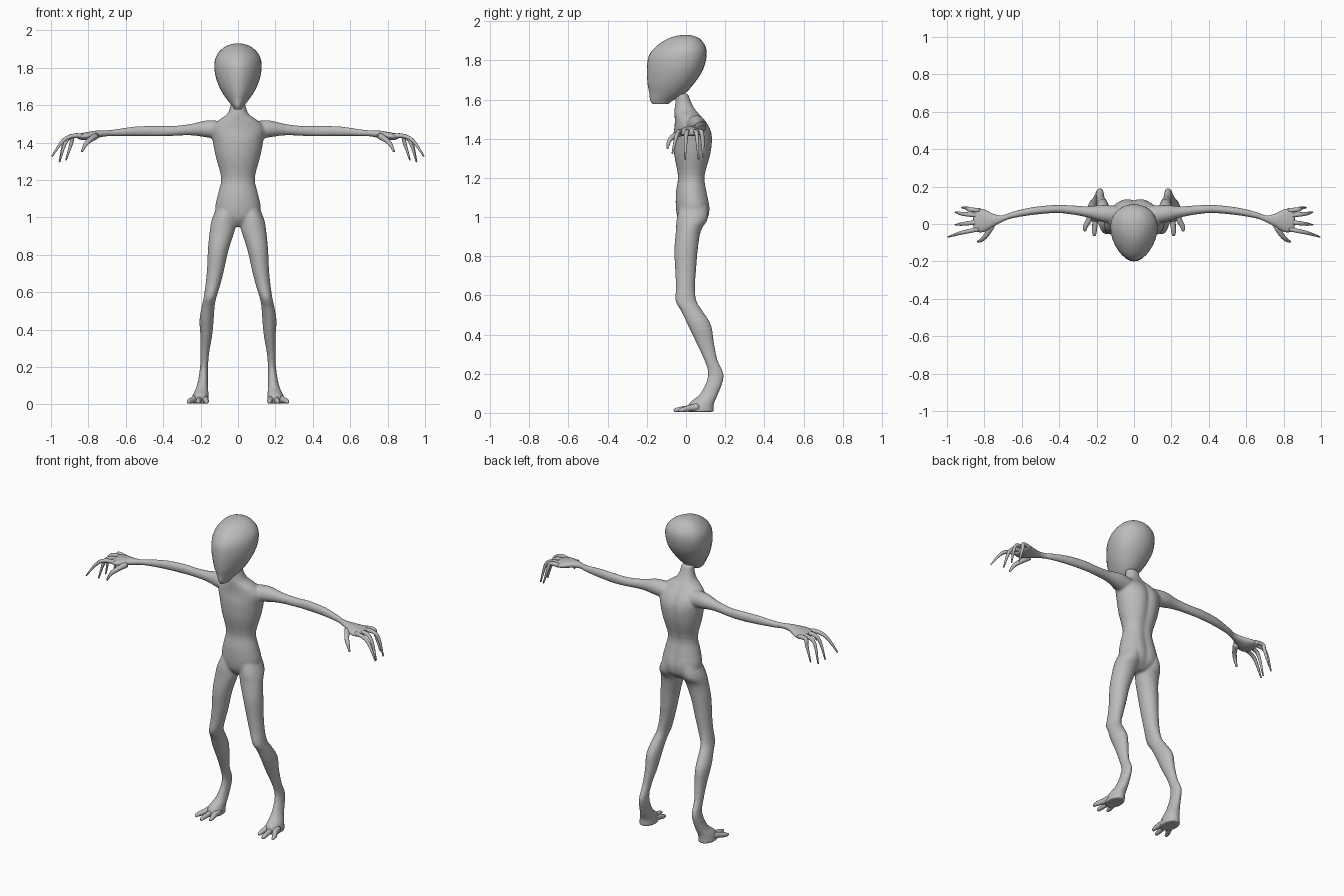
import bpy, bmesh, math
from mathutils import Vector

if "Cube" in bpy.data.objects:
    bpy.data.objects.remove(bpy.data.objects["Cube"])

skin = bpy.data.materials.new("grey_skin")
skin.diffuse_color = (0.5, 0.5, 0.5, 1)
skin.use_nodes = True
skin.node_tree.nodes["Principled BSDF"].inputs["Base Color"].default_value = skin.diffuse_color


def spline(rows, steps):
    """Catmull-Rom interpolation through rows of numbers."""
    out = []
    for i in range(len(rows) - 1):
        p = [rows[max(0, min(len(rows) - 1, i + k))] for k in (-1, 0, 1, 2)]
        for s in range(steps):
            t = s / steps
            out.append([b + 0.5 * t * (c - a + t * (2*a - 5*b + 4*c - d + t * (3*(b - c) + d - a)))
                        for a, b, c, d in zip(*p)])
    out.append(list(rows[-1]))
    return out


def skin_rings(bm, rings):
    """Bridge rings of points and cap both ends."""
    loops = [[bm.verts.new(p) for p in ring] for ring in rings]
    n = len(loops[0])
    faces = [bm.faces.new((a[i], a[(i+1) % n], b[(i+1) % n], b[i]))
             for a, b in zip(loops, loops[1:]) for i in range(n)]
    faces += [bm.faces.new(loops[0][::-1]), bm.faces.new(loops[-1])]
    bmesh.ops.recalc_face_normals(bm, faces=faces)


def stack(bm, rows, side=1, egg=0, furrow=0, n=20):
    """Horizontal ellipses: z, centre x, centre y, radius x, radius y."""
    rings = []
    for z, cx, cy, rx, ry in spline(rows, 3):
        ring = []
        for i in range(n):
            a = 2 * math.pi * i / n
            x = rx * math.cos(a) * (1 + egg * math.sin(a))
            y = ry * math.sin(a)
            if y > 0:
                y -= furrow * ry * math.exp(-(x / 0.025) ** 2)
            ring.append((side * (cx + x), cy + y, z))
        rings.append(ring)
    skin_rings(bm, rings)


def limb(bm, rows, side=1, n=16):
    """Upright ellipses along x: x, centre y, centre z, radius y, radius z."""
    ang = [2 * math.pi * i / n for i in range(n)]
    skin_rings(bm, [[(side * x, y + ry * math.cos(a), z + rz * math.sin(a)) for a in ang]
                    for x, y, z, ry, rz in spline(rows, 3)])


def digit(bm, rows, side=1, n=8):
    """Round tapering tube: x, y, z, radius."""
    pts = spline(rows, 3)
    rings = []
    for i, (x, y, z, r) in enumerate(pts):
        d = Vector(pts[min(i+1, len(pts)-1)][:3]) - Vector(pts[max(i-1, 0)][:3])
        u = d.cross(Vector((0.3, 0.3, 1))).normalized()
        v = d.cross(u).normalized()
        ring = []
        for k in range(n):
            a = 2 * math.pi * k / n
            p = Vector((x, y, z)) + r * (math.cos(a) * u + math.sin(a) * v)
            ring.append((side * p.x, p.y, max(p.z, 0)))
        rings.append(ring)
    skin_rings(bm, rings)


def finish(name, bm):
    me = bpy.data.meshes.new(name)
    bm.to_mesh(me)
    bm.free()
    for p in me.polygons:
        p.use_smooth = True
    me.materials.append(skin)
    ob = bpy.data.objects.new(name, me)
    bpy.context.collection.objects.link(ob)
    return ob


torso = [(1.63, 0, -.02, .036, .036), (1.59, 0, -.012, .042, .042), (1.55, 0, -.003, .06, .056),
         (1.515, 0, .012, .11, .07), (1.47, 0, .03, .145, .088), (1.41, 0, .037, .136, .102),
         (1.32, 0, .035, .118, .096), (1.21, 0, .03, .09, .071), (1.13, 0, .03, .106, .081),
         (1.05, 0, .037, .122, .089), (.99, 0, .037, .1, .078), (.95, 0, .03, .03, .04)]
arm = [(.06, .045, 1.46, .05, .05), (.16, .055, 1.473, .047, .047), (.25, .065, 1.469, .03, .031),
       (.35, .077, 1.462, .024, .027), (.43, .08, 1.462, .022, .029), (.55, .068, 1.46, .021, .026),
       (.65, .048, 1.453, .018, .019), (.7, .03, 1.45, .018, .017), (.75, .02, 1.445, .035, .02),
       (.81, .018, 1.434, .066, .022), (.86, .022, 1.432, .062, .014)]
leg = [(1.06, .06, .04, .05, .07), (.99, .076, .032, .064, .08), (.93, .084, .012, .067, .064),
       (.83, .105, 0, .056, .06), (.72, .12, -.002, .046, .053), (.64, .134, -.003, .04, .049),
       (.57, .15, 0, .034, .054), (.52, .16, .03, .035, .055), (.45, .168, .068, .038, .06),
       (.36, .17, .097, .031, .046), (.27, .178, .127, .023, .034), (.19, .182, .153, .022, .041),
       (.1, .19, .12, .03, .046), (.05, .2, .08, .043, .064), (.005, .203, .073, .048, .068)]

# Torso, arms and legs fused into one smooth skin
bm = bmesh.new()
stack(bm, torso, furrow=.13, n=32)
for s in (1, -1):
    limb(bm, arm, s)
    stack(bm, leg, s)
body = finish("body", bm)
fuse = body.modifiers.new("fuse", 'REMESH')
fuse.mode = 'VOXEL'
fuse.voxel_size = 0.007
fuse.use_smooth_shade = True
relax = body.modifiers.new("relax", 'SMOOTH')
relax.factor = 0.5
relax.iterations = 5

# Egg-shaped head with a narrow chin
head = [(1.577, 0, -.13, .018, .04), (1.595, 0, -.125, .03, .058), (1.63, 0, -.097, .058, .09),
        (1.68, 0, -.078, .09, .118), (1.75, 0, -.057, .117, .143), (1.82, 0, -.043, .124, .148),
        (1.87, 0, -.027, .11, .127), (1.91, 0, -.012, .072, .083), (1.926, 0, -.005, .035, .04),
        (1.93, 0, -.003, .006, .007)]
bm = bmesh.new()
stack(bm, head, egg=.2, n=28)
finish("head", bm)

# Long drooping fingers: base y, middle point, tip
fingers = [(-.025, (.935, -.05, 1.41), (.995, -.07, 1.325)),
           (.01, (.92, .0, 1.405), (.955, -.005, 1.295)),
           (.045, (.925, .056, 1.41), (.955, .064, 1.295)),
           (.072, (.89, .084, 1.40), (.92, .088, 1.305))]
bm = bmesh.new()
for s in (1, -1):
    for y, mid, tip in fingers:
        digit(bm, [(.825, y, 1.434, .013), (.88, (y + mid[1]) / 2, 1.436, .012),
                   (*mid, .01), (*tip, .004)], s)
    # Thumb
    digit(bm, [(.76, -.01, 1.435, .018), (.79, -.06, 1.415, .014),
               (.815, -.085, 1.39, .011), (.835, -.095, 1.35, .005)], s)
finish("fingers", bm)

# Three splayed toes on each foot
bm = bmesh.new()
for s in (1, -1):
    for x0, x1, y1 in ((.178, .168, -.035), (.203, .212, -.062), (.228, .262, -.038)):
        digit(bm, [(x0, .06, .03, .022), (x0 * .6 + x1 * .4, .02, .024, .017),
                   (x1, y1 + .02, .016, .013), (x1, y1, .011, .007)], s)
finish("toes", bm)
